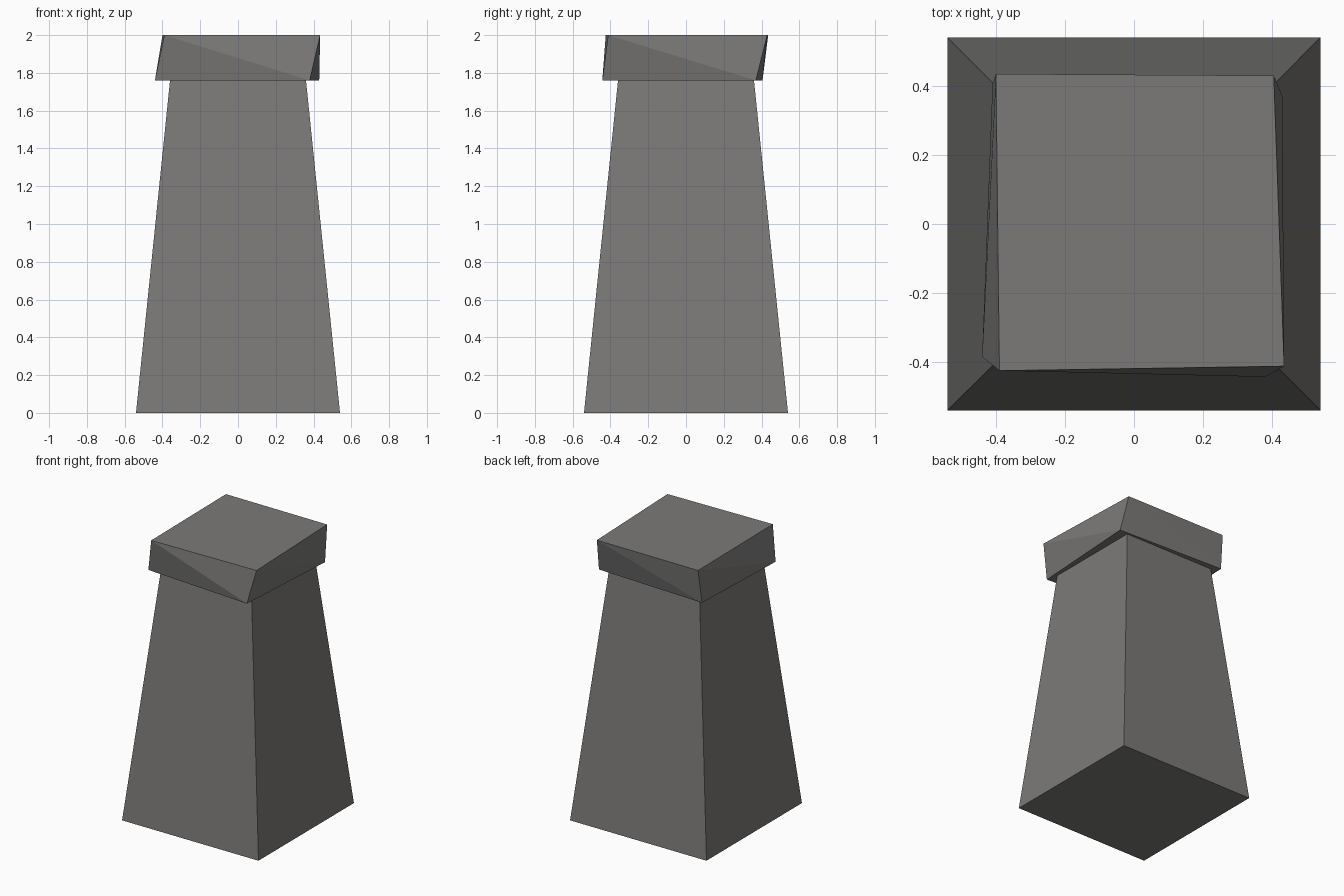
import bpy

if "Cube" in bpy.data.objects:
    bpy.data.objects.remove(bpy.data.objects["Cube"])

stone = bpy.data.materials.new("grey stone")
stone.diffuse_color = (0.2, 0.195, 0.19, 1)
stone.use_nodes = True
stone.node_tree.nodes["Principled BSDF"].inputs["Base Color"].default_value = stone.diffuse_color


def block(name, bottom, top, z0, z1):
    """Four-sided block between two counter-clockwise corner loops."""
    verts = [(x, y, z0) for x, y in bottom] + [(x, y, z1) for x, y in top]
    faces = [(3, 2, 1, 0), (4, 5, 6, 7)]
    for i in range(4):
        j = (i + 1) % 4
        # sides split from upper corner to next lower corner
        faces += [(i, j, i + 4), (j, j + 4, i + 4)]
    mesh = bpy.data.meshes.new(name)
    mesh.from_pydata(verts, [], faces)
    mesh.materials.append(stone)
    obj = bpy.data.objects.new(name, mesh)
    bpy.context.collection.objects.link(obj)
    return obj


def square(r):
    return [(-r, -r), (r, -r), (r, r), (-r, r)]


# tapered pillar
block("pillar", square(0.54), square(0.36), 0, 1.76)

# crooked capstone with slightly twisted corners
block("capstone",
      [(-0.44, -0.385), (0.38, -0.443), (0.43, 0.37), (-0.41, 0.405)],
      [(-0.39, -0.425), (0.435, -0.412), (0.405, 0.43), (-0.40, 0.435)],
      1.76, 2.0)
